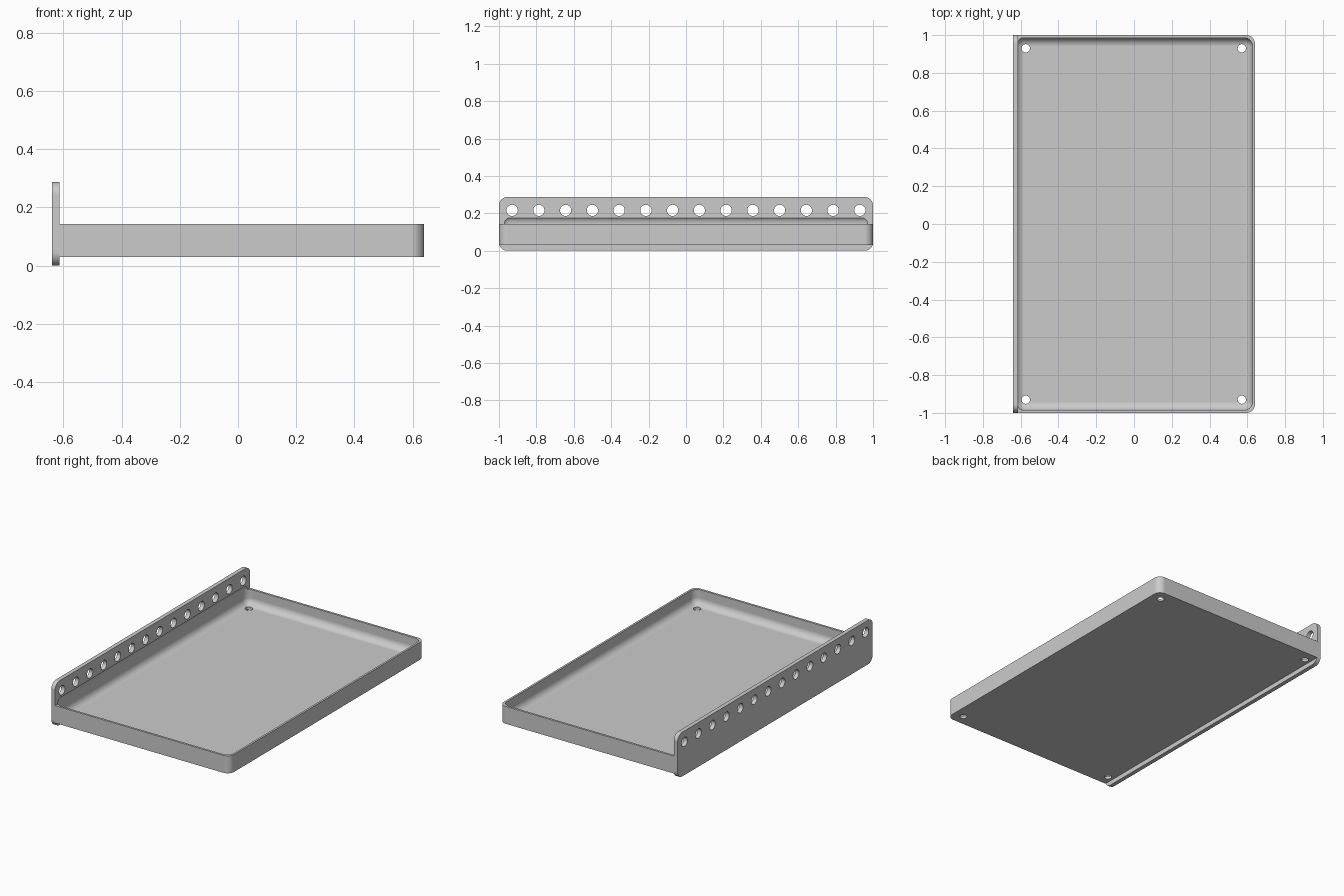
import bpy, bmesh
from mathutils import Matrix, Vector

cube = bpy.data.objects.get("Cube")
if cube:
    bpy.data.objects.remove(cube, do_unlink=True)

grey = bpy.data.materials.new("plain grey")
grey.use_nodes = True
colour = (0.6, 0.6, 0.6, 1)
grey.diffuse_color = colour
for node in grey.node_tree.nodes:
    if node.type == 'BSDF_PRINCIPLED':
        node.inputs["Base Color"].default_value = colour


def add_object(name, bm):
    mesh = bpy.data.meshes.new(name)
    bmesh.ops.recalc_face_normals(bm, faces=bm.faces)
    bm.to_mesh(mesh)
    bm.free()
    mesh.materials.append(grey)
    obj = bpy.data.objects.new(name, mesh)
    bpy.context.collection.objects.link(obj)
    return obj


def rounded_box(name, low, high, radius, rule):
    """Box between two corners, rounded along the edges that meet the rule."""
    low, high = Vector(low), Vector(high)
    bm = bmesh.new()
    bmesh.ops.create_cube(bm, size=1)
    for v in bm.verts:
        v.co = (low + high) / 2 + v.co * (high - low)
    edges = [e for e in bm.edges
             if rule((e.verts[0].co - e.verts[1].co).normalized(),
                     (e.verts[0].co + e.verts[1].co) / 2)]
    bmesh.ops.bevel(bm, geom=edges, offset=radius, segments=8,
                    profile=0.5, affect='EDGES')
    return add_object(name, bm)


def hole_cutter(name, centres, radius, axis):
    """One cutter holding a cylinder at every centre."""
    bm = bmesh.new()
    turn = Vector((0, 0, 1)).rotation_difference(Vector(axis)).to_matrix().to_4x4()
    for c in centres:
        bmesh.ops.create_cone(bm, cap_ends=True, segments=32, radius1=radius,
                              radius2=radius, depth=0.12,
                              matrix=Matrix.Translation(c) @ turn)
    return add_object(name, bm)


def cut_and_smooth(obj, cutters):
    bpy.ops.object.select_all(action='DESELECT')
    bpy.context.view_layer.objects.active = obj
    obj.select_set(True)
    for cutter in cutters:
        mod = obj.modifiers.new("cut", 'BOOLEAN')
        mod.operation = 'DIFFERENCE'
        mod.solver = 'EXACT'
        mod.object = cutter
        bpy.ops.object.modifier_apply(modifier=mod.name)
    bpy.ops.object.shade_smooth_by_angle(angle=0.5)
    weighted = obj.modifiers.new("even shading", 'WEIGHTED_NORMAL')
    weighted.keep_sharp = True


# Main parts
inner, outer = -0.613, 0.64
plate = rounded_box("mounting_plate", (-outer, -1, 0), (inner, 1, 0.287), 0.045,
                    lambda d, mid: abs(d.x) > 0.9)
tray = rounded_box("tray", (inner, -1, 0.03), (outer, 1, 0.143), 0.045,
                   lambda d, mid: abs(d.z) > 0.9 and mid.x > 0)

# Cavity with coved edges, sunk slightly into the plate
cavity = rounded_box("cavity_cutter", (-0.625, -0.986, 0.045), (0.627, 0.986, 0.19),
                     0.045, lambda d, mid: True)

# Row of plate holes and the four floor holes
row = hole_cutter("plate_hole_cutter",
                  [Vector((-0.627, (i - 6.5) * 0.143, 0.216)) for i in range(14)],
                  0.03, (1, 0, 0))
corners = hole_cutter("floor_hole_cutter",
                      [Vector((x, y, 0.04)) for x in (-0.573, 0.571) for y in (-0.93, 0.93)],
                      0.022, (0, 0, 1))

cut_and_smooth(plate, [cavity, row])
cut_and_smooth(tray, [cavity, corners])
for cutter in (cavity, row, corners):
    bpy.data.objects.remove(cutter, do_unlink=True)
